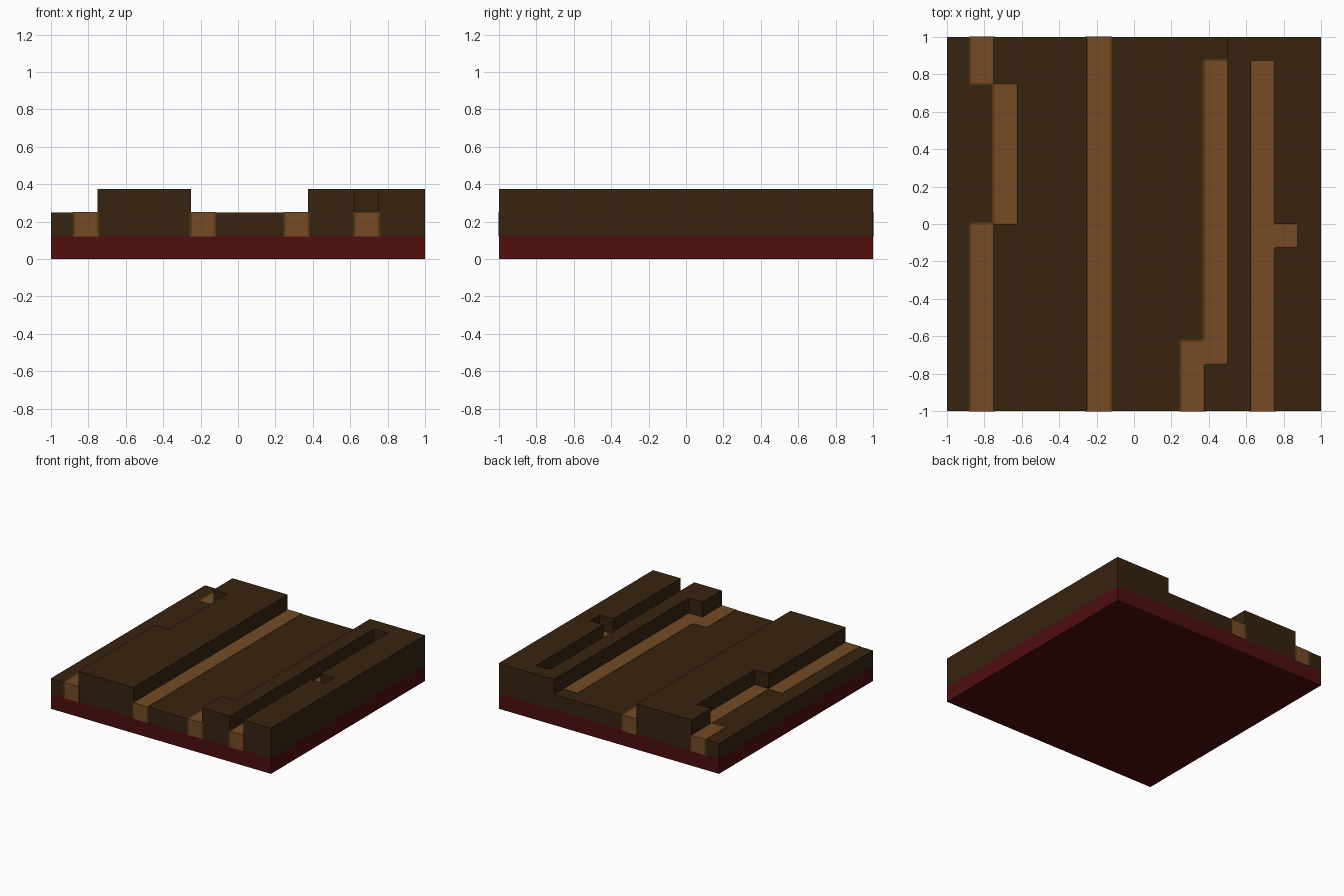
import bpy, bmesh

if "Cube" in bpy.data.objects:
    bpy.data.objects.remove(bpy.data.objects["Cube"], do_unlink=True)


def material(name, rgb):
    lin = [((c / 255 + 0.055) / 1.055) ** 2.4 for c in rgb]
    m = bpy.data.materials.new(name)
    m.use_nodes = True
    m.diffuse_color = (*lin, 1)
    bsdf = m.node_tree.nodes["Principled BSDF"]
    bsdf.inputs["Base Color"].default_value = (*lin, 1)
    bsdf.inputs["Roughness"].default_value = 0.9
    return m


RED = material("dark red", (78, 14, 15))
DARK = material("dark brown", (55, 35, 15))
LIGHT = material("light brown", (117, 75, 37))
EDGE = material("edge brown", (86, 57, 20))


def prism(outline, z0, z1):
    """Extrude a counter-clockwise outline from z0 to z1."""
    bm = bmesh.new()
    face = bm.faces.new([bm.verts.new((x, y, z0)) for x, y in outline])
    ext = bmesh.ops.extrude_face_region(bm, geom=[face])["geom"]
    for v in ext:
        if isinstance(v, bmesh.types.BMVert):
            v.co.z = z1
    bmesh.ops.recalc_face_normals(bm, faces=bm.faces[:])
    return bm


def finish(bm, name, mats):
    me = bpy.data.meshes.new(name)
    bm.to_mesh(me)
    bm.free()
    for m in mats:
        me.materials.append(m)
    ob = bpy.data.objects.new(name, me)
    bpy.context.collection.objects.link(ob)
    return ob


def rect(x0, y0, x1, y1):
    return [(x0, y0), (x1, y0), (x1, y1), (x0, y1)]


GROW, BORDER = 0.008, 0.012


def inlay(name, outline):
    """Light strip, slightly larger than its slot, with darker long edges."""
    bm = prism(outline, 0.121, 0.252)
    # Grow the outline sideways; ends on the rim stand out only a little
    walls = [(f.normal.copy(), f.verts[:]) for f in bm.faces if abs(f.normal.z) < 0.5]
    for n, verts in walls:
        for v in verts:
            on_rim = abs(n.y) > 0.5 and abs(v.co.y) > 0.99
            v.co += n * (0.003 if on_rim else GROW)
    # Chamfer the corners that lie inside the slab
    corners = [e for e in bm.edges
               if abs(e.verts[0].co.z - e.verts[1].co.z) > 0.05
               and abs(e.verts[0].co.y) < 0.99]
    if corners:
        bmesh.ops.bevel(bm, geom=corners, offset=0.01, segments=1,
                        affect='EDGES', material=1)
    bm.normal_update()
    # Border on the top face, left open where the strip runs off the rim
    top = [f for f in bm.faces if f.normal.z > 0.9]
    for f in bmesh.ops.inset_individual(bm, faces=top, thickness=BORDER,
                                        use_even_offset=True)["faces"]:
        f.material_index = int(abs(f.calc_center_median().y) < 0.985)
    # Side borders on the visible ends
    bm.normal_update()
    ends = [f for f in bm.faces if abs(f.normal.y) > 0.9
            and abs(f.calc_center_median().y) > 0.99]
    for end in ends:
        mid = end.calc_center_median().x
        for f in bmesh.ops.inset_individual(bm, faces=[end], thickness=BORDER,
                                            use_even_offset=True)["faces"]:
            f.material_index = int(abs(f.calc_center_median().x - mid) > 0.03)
    finish(bm, name, [LIGHT, EDGE])


# Slab layers
finish(prism(rect(-1, -1, 1, 1), 0, 0.125), "base_slab", [RED])
finish(prism(rect(-1, -1, 1, 1), 0.125, 0.25), "lower_layer", [DARK])

# Raised blocks
finish(prism([(-.75, -1), (-.25, -1), (-.25, 1), (-.75, 1),
              (-.75, .75), (-.625, .75), (-.625, 0), (-.75, 0)],
             0.25, 0.375), "raised_block_right", [DARK])
finish(prism([(.375, -1), (.625, -1), (.625, .875), (.75, .875),
              (.75, 0), (.875, 0), (.875, -.125), (.75, -.125),
              (.75, -1), (1, -1), (1, 1), (.5, 1), (.5, -.75), (.375, -.75)],
             0.25, 0.375), "raised_block_left", [DARK])

# Light inlaid strips
inlay("outer_strip_front", rect(-.875, -1, -.75, 0))
inlay("outer_strip_middle", rect(-.75, 0, -.625, .75))
inlay("outer_strip_back", rect(-.875, .75, -.75, 1))
inlay("centre_strip", rect(-.25, -1, -.125, 1))
inlay("stepped_strip", [(.25, -1), (.375, -1), (.375, -.75), (.5, -.75),
                        (.5, .875), (.375, .875), (.375, -.625), (.25, -.625)])
inlay("branched_strip", [(.625, -1), (.75, -1), (.75, -.125), (.875, -.125),
                         (.875, 0), (.75, 0), (.75, .875), (.625, .875)])
